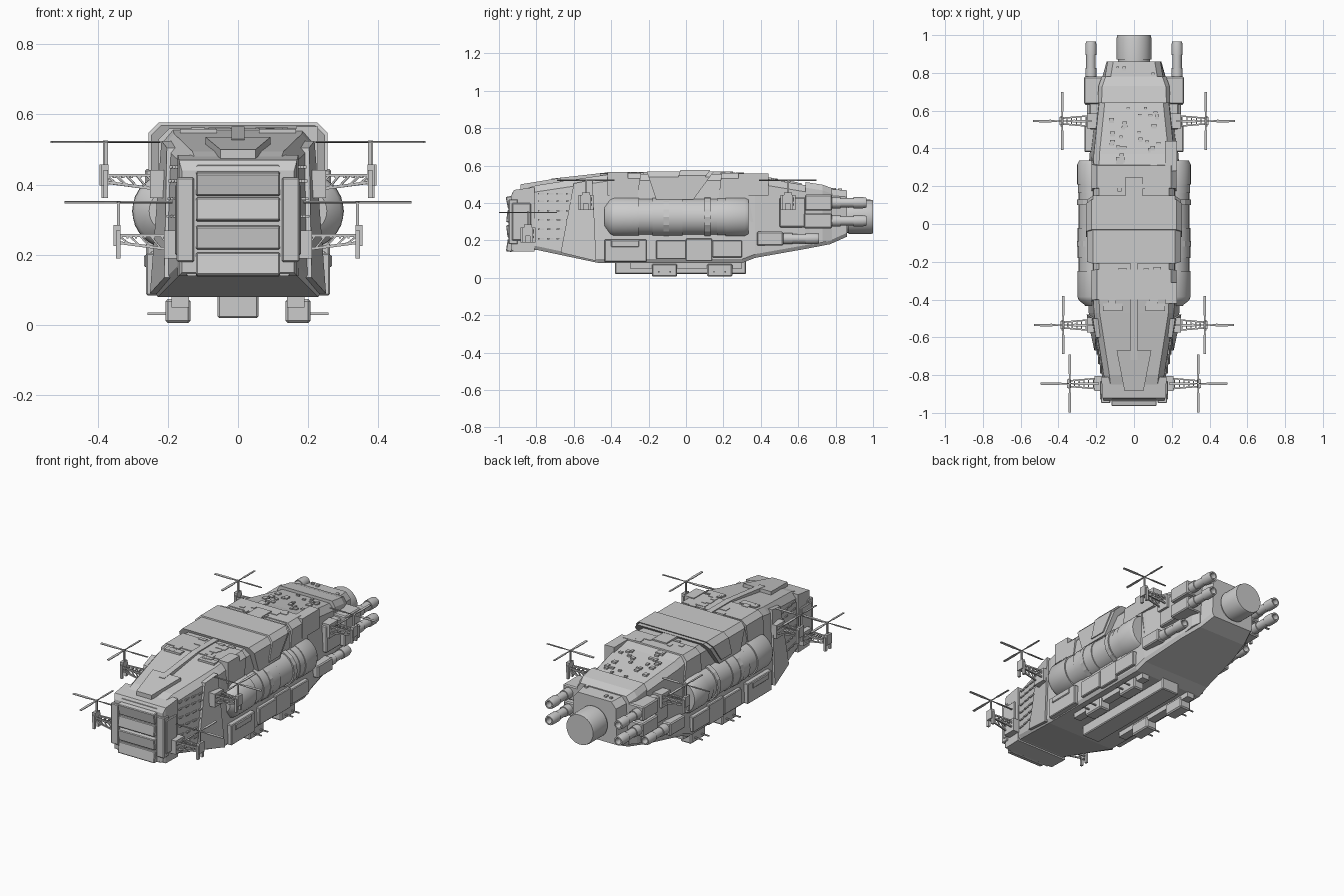
import bpy, bmesh, random
from math import pi
from mathutils import Vector, Matrix

if "Cube" in bpy.data.objects:
    bpy.data.objects.remove(bpy.data.objects["Cube"])

random.seed(4)


def finish(name, bm, mirror=False, smooth=False):
    bmesh.ops.recalc_face_normals(bm, faces=bm.faces)
    me = bpy.data.meshes.new(name)
    bm.to_mesh(me)
    bm.free()
    ob = bpy.data.objects.new(name, me)
    bpy.context.collection.objects.link(ob)
    if smooth:
        bpy.ops.object.select_all(action='DESELECT')
        ob.select_set(True)
        bpy.context.view_layer.objects.active = ob
        bpy.ops.object.shade_smooth_by_angle(angle=0.6)
    if mirror:
        ob.modifiers.new("Mirror", 'MIRROR')
    return ob


def add_box(bm, x0, x1, y0, y1, z0, z1, tilt=0):
    m = (Matrix.Translation(((x0 + x1) / 2, (y0 + y1) / 2, (z0 + z1) / 2))
         @ Matrix.Rotation(tilt, 4, 'X') @ Matrix.Diagonal((x1 - x0, y1 - y0, z1 - z0, 1)))
    bmesh.ops.create_cube(bm, size=1, matrix=m)


def boxes(name, items, mirror=False, bevel=0):
    bm = bmesh.new()
    for it in items:
        add_box(bm, *it)
    if bevel:
        bmesh.ops.bevel(bm, geom=bm.edges[:], offset=bevel, segments=1, affect='EDGES')
    return finish(name, bm, mirror)


def add_rod(bm, p, q, w):
    p, q = Vector(p), Vector(q)
    d = q - p
    m = (Matrix.Translation((p + q) / 2) @ d.to_track_quat('Z', 'Y').to_matrix().to_4x4()
         @ Matrix.Diagonal((w, w, d.length, 1)))
    bmesh.ops.create_cube(bm, size=1, matrix=m)


def add_loft(bm, rings):
    vs = [[bm.verts.new(p) for p in r] for r in rings]
    n = len(vs[0])
    for a, b in zip(vs, vs[1:]):
        for i in range(n):
            bm.faces.new((a[i], a[(i + 1) % n], b[(i + 1) % n], b[i]))
    bm.faces.new(vs[0])
    bm.faces.new(vs[-1][::-1])


def add_lathe(bm, x, z, profile, n=24):
    """Solid turned about an axis along y; profile holds (y, radius)."""
    rings = []
    for y, r in profile:
        c = Matrix.Rotation(2 * pi / n, 3, 'Y')
        v, ring = Vector((r, 0, 0)), []
        for _ in range(n):
            ring.append((x + v.x, y, z + v.z))
            v = c @ v
        rings.append(ring)
    add_loft(bm, rings)


# Hull stations: y, bottom z, top z, half width at bottom, half width at top
HULL = [(-.93, .14, .455, .155, .145), (-.80, .15, .495, .17, .16), (-.47, .08, .545, .24, .212),
        (-.40, .08, .555, .24, .215), (.30, .08, .555, .24, .215), (.37, .107, .54, .235, .213),
        (.64, .155, .495, .2, .185), (.77, .18, .475, .17, .155), (.86, .22, .468, .145, .14)]


def station(y):
    for a, b in zip(HULL, HULL[1:]):
        if y <= b[0]:
            t = (y - a[0]) / (b[0] - a[0])
            return [p + (q - p) * t for p, q in zip(a, b)]
    return HULL[-1]


def side_x(y, z):
    _, zb, zt, wb, wt = station(y)
    return wb + (wt - wb) * (z - zb - .02) / (zt - zb - .055)


def section(y, zb, zt, wb, wt):
    h = [(wb - .012, zb), (wb, zb + .02), (wt, zt - .035), (wt - .03, zt)]
    return [(x, y, z) for x, z in h] + [(-x, y, z) for x, z in h[::-1]]


bm = bmesh.new()
add_loft(bm, [section(*s) for s in HULL])
finish("hull", bm)


# Armour bands wrapped over the middle, with slanted ends
def band(name, w, zt, zb, front, rear):
    h = [(w, zb), (w, zt - .03), (w - .03, zt)]
    h += [(-x, z) for x, z in h[::-1]]
    bm = bmesh.new()
    add_loft(bm, [[(x, e[1] + (e[0] - e[1]) * (z - zb) / (zt - zb), z) for x, z in h]
                  for e in (front, rear)])
    finish(name, bm)


band("middle_band", .248, .570, .42, (-.21, -.16), (.15, .04))
band("middle_strap", .255, .577, .44, (-.03, -.07), (.13, .03))
band("rear_band", .226, .560, .30, (.19, .16), (.31, .36))
band("front_band", .226, .560, .30, (-.40, -.42), (-.24, -.28))

# Slanted bulkhead plates at the back of the front section
bm = bmesh.new()
pl = [(-.60, .505), (-.50, .525), (-.48, .09), (-.67, .135)]
add_loft(bm, [[(side_x(y, z) + d, y, z) for y, z in pl] for d in (-.02, .012)])
finish("flank_plate", bm, True)

# Flank window slits
items = []
for z in (.21, .26, .31, .36, .41, .45):
    for y in (-.775, -.725, -.675, -.625):
        if y < -.66 or z > .3:
            x = side_x(y, z)
            items.append((x - .01, x + .006, y - .017, y + .017, z - .004, z + .004))
boxes("window_slits", items, True)

# Nose block, face plates and side strips
bm = bmesh.new()
add_loft(bm, [[(x, y, z) for x, z in ((w, zb), (w, zt), (-w, zt), (-w, zb))]
              for y, w, zb, zt in ((-.935, .16, .15, .44), (-.92, .168, .14, .47), (-.81, .172, .14, .485))])
finish("nose_block", bm)
boxes("nose_plates", [(-.12, .12, -.958, -.925, z, z + .066, t) for z, t in
                      ((.14, -.15), (.217, .12), (.296, -.12), (.37, .2))], bevel=.004)
boxes("nose_strips", [(.125, .175, -.948, -.90, .18, .42), (.165, .18, -.93, -.83, .20, .40)], True, .004)

# Nose wedge, spine and deck plates
bm = bmesh.new()
add_loft(bm, [[(x, y, z) for x, y in ((-.05, -.885), (.05, -.885), (.092, -.67), (-.092, -.67))]
              for z in (.45, .5)])
for v in bm.verts:
    if v.co.z > .48 and v.co.y > -.8:
        v.co.z = .535
finish("nose_wedge", bm)
bm = bmesh.new()
add_loft(bm, [[(x, y, z) for x, z in ((-.018, zt - .05), (.018, zt - .05), (.018, zt), (-.018, zt))]
              for y, zt in ((-.72, .53), (-.40, .566), (-.20, .566))])
finish("spine", bm)
boxes("deck_plates", [(.165, .228, .28, .44, .44, .558), (.165, .228, -.42, -.31, .44, .565),
                      (-.045, .045, .14, .25, .53, .568), (-.165, -.06, -.46, -.42, .53, .558),
                      (.06, .165, -.46, -.42, .53, .558)])

# Small fittings scattered over both decks
items = []
for n, y0, y1, s in ((28, .38, .62, .014), (12, .17, .36, .02), (16, -.44, -.23, .024), (8, .74, .84, .012)):
    for _ in range(n):
        x, y = random.uniform(-.13, .13), random.uniform(y0, y1)
        if abs(x) > .025:
            a, b, z = random.uniform(.5, 1) * s, random.uniform(.4, 1) * s, station(y)[2]
            items.append((x - a, x + a, y - b, y + b, z - .012, z + .008))
boxes("deck_fittings", items)

# Rear collar and main engine
bm = bmesh.new()
add_loft(bm, [[(x, y, z) for x, z in ((w, zb), (w, zt - .03), (w - .02, zt), (-w + .02, zt), (-w, zt - .03), (-w, zb))]
              for y, w, zb, zt in ((.64, .192, .17, .512), (.73, .188, .19, .498), (.78, .17, .20, .48))])
finish("rear_collar", bm)
bm = bmesh.new()
add_lathe(bm, 0, .326, [(.80, .085), (.87, .085), (.87, .092), (.985, .092), (1.0, .088)], 32)
finish("main_engine", bm, smooth=True)

# Side tanks with collars
bm = bmesh.new()
add_lathe(bm, .193, .325, [(-.435, .06), (-.405, .098), (-.385, .107), (-.25, .107), (-.25, .1), (-.18, .1),
                           (-.18, .105), (-.02, .105), (-.02, .1), (.165, .1), (.165, .104), (.21, .104),
                           (.21, .108), (.315, .108), (.335, .098)], 32)
finish("side_tank", bm, True, True)
bm = bmesh.new()
for y in (-.12, .10):
    add_lathe(bm, .193, .325, [(y, .109), (y + .03, .109)], 16)
finish("tank_straps", bm, True)

# Rear thruster tubes and housings
bm = bmesh.new()
for x, y, z in ((.228, .965, .402), (.228, .965, .305), (.225, .71, .21)):
    add_lathe(bm, x, z, [(y - .25, .03), (y - .14, .03), (y - .14, .025), (y - .07, .025), (y - .07, .03),
                         (y - .02, .03), (y, .026), (y, .018), (y - .04, .016)], 16)
finish("thruster_tubes", bm, True, True)
boxes("thruster_housings", [(.15, .265, .635, .78, .36, .445), (.15, .262, .63, .78, .265, .345),
                            (.15, .262, .38, .52, .172, .247), (.15, .235, .50, .64, .27, .43)], True, .006)

# Lower side boxes, keel box and belly turrets
boxes("side_boxes", [(.2, .262, -.435, -.21, .085, .205), (.2, .255, -.16, .0, .10, .20),
                     (.2, .25, .0, .14, .09, .21), (.2, .258, .14, .30, .11, .20),
                     (.2, .268, -.40, -.25, .165, .20)], True, .004)
boxes("keel_box", [(-.058, .058, -.38, .32, .02, .1)], bevel=.005)
boxes("belly_rails", [(.14, .19, -.30, .30, .05, .1)], True)
boxes("belly_turrets", [(.135, .207, y - .068, y + .068, .006, .075) for y in (-.115, .18)], True, .007)
bm = bmesh.new()
for y in (-.115, .18):
    for d in (-.03, .03):
        add_rod(bm, (.2, y + d, .033), (.257, y + d, .033), .007)
finish("turret_barrels", bm, True)


# Rotors on lattice arms
def rotor(name, x, y, z, root):
    bm = bmesh.new()
    for s in (-1, 1):
        lo, hi = (root, y + s * .028, z - .135), (root, y + s * .028, z - .095)
        end_lo, end_hi = (x, y + s * .015, z - .115), (x, y + s * .015, z - .095)
        add_rod(bm, lo, end_lo, .008)
        add_rod(bm, hi, end_hi, .008)
        for i in range(5):
            t, u = i / 5, (i + 1) / 5
            add_rod(bm, Vector(lo).lerp(Vector(end_lo), t), Vector(hi).lerp(Vector(end_hi), u), .005)
    for i in range(1, 6):
        px, w = root + (x - root) * i / 6, .028 - .013 * i / 6
        add_rod(bm, (px, y - w, z - .1), (px, y + w, z - .1), .006)
    add_box(bm, root - .04, root + .02, y - .04, y + .04, z - .16, z - .08)
    finish(name + "_arm", bm, True)
    bm = bmesh.new()
    add_box(bm, x - .006, x + .014, y - .022, y + .022, z - .125, z - .065)
    for s in (-1, 1):
        add_box(bm, x - .005, x + .008, y + s * .02 - .008, y + s * .02 + .008, z - .16, z - .08)
    add_rod(bm, (x, y, z - .12), (x, y, z + .004), .009)
    finish(name + "_motor", bm, True)
    bm = bmesh.new()
    for dx, dy in ((1, 0), (-1, 0), (0, 1), (0, -1)):
        def pt(r, s, h):
            return (x + dx * r - dy * s, y + dy * r + dx * s, z + h)
        add_loft(bm, [[pt(r, -w, -.003), pt(r, w, -.001), pt(r, w, .003), pt(r, -w, .001)]
                      for r, w in ((0, .003), (.04, .004), (.06, .007), (.154, .006))])
    finish(name + "_blades", bm, True)


rotor("rear_rotor", .38, .545, .522, .23)
rotor("middle_rotor", .375, -.535, .522, .23)
rotor("front_rotor", .34, -.845, .35, .19)
